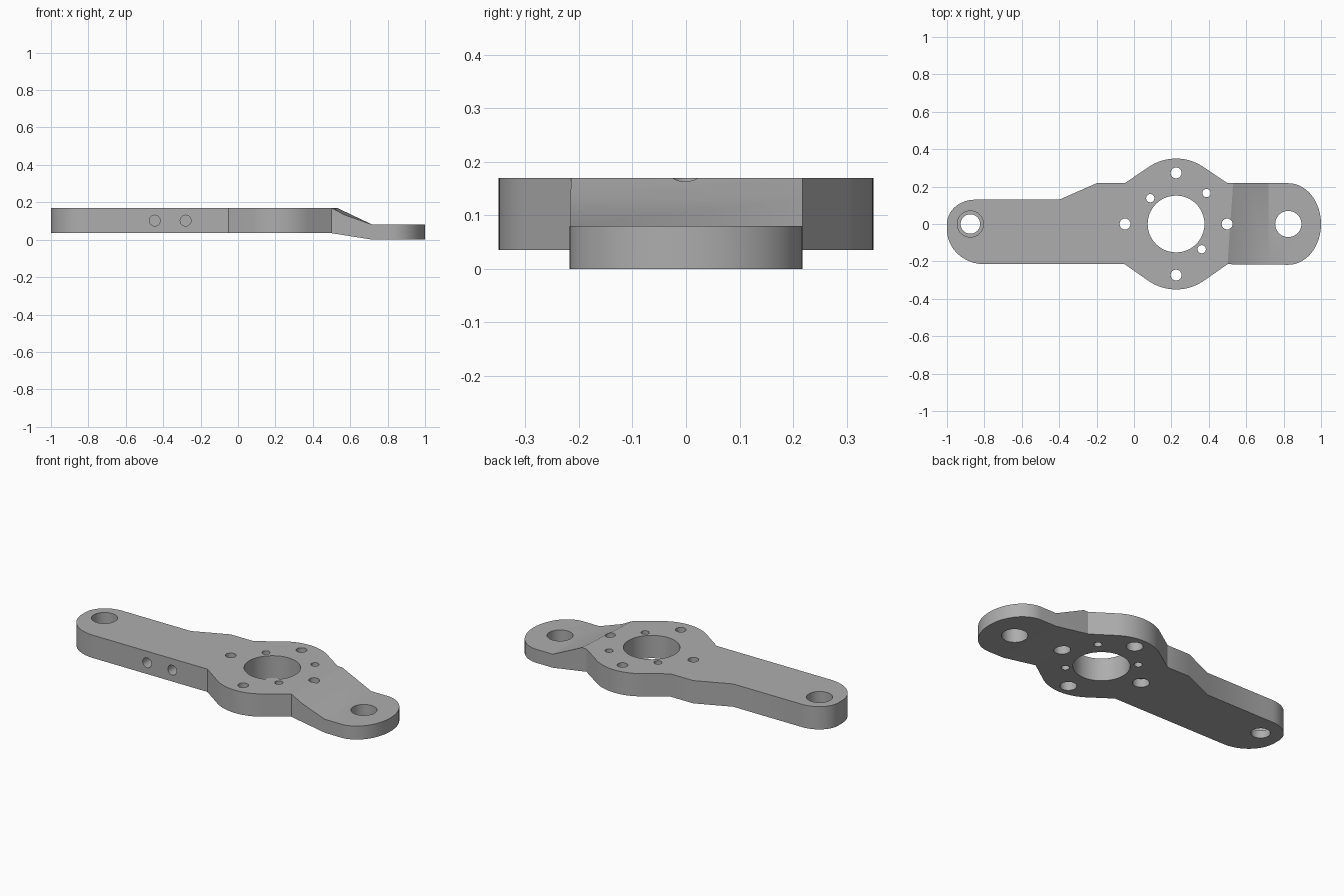
import bpy, bmesh, math
from mathutils import Matrix, Vector

old = bpy.data.objects.get("Cube")
if old:
    bpy.data.objects.remove(old, do_unlink=True)

grey = bpy.data.materials.new("machined grey")
grey.use_nodes = True
tone = (0.42, 0.42, 0.42, 1)
grey.diffuse_color = tone
grey.node_tree.nodes["Principled BSDF"].inputs["Base Color"].default_value = tone


def make_object(name, bm):
    bmesh.ops.recalc_face_normals(bm, faces=bm.faces)
    mesh = bpy.data.meshes.new(name)
    bm.to_mesh(mesh)
    bm.free()
    mesh.materials.append(grey)
    obj = bpy.data.objects.new(name, mesh)
    bpy.context.collection.objects.link(obj)
    return obj


def loft(name, rings):
    """Join matching rings of points and cap both ends."""
    bm = bmesh.new()
    loops = [[bm.verts.new(p) for p in ring] for ring in rings]
    n = len(loops[0])
    for a, b in zip(loops, loops[1:]):
        for i in range(n):
            j = (i + 1) % n
            bm.faces.new((a[i], a[j], b[j], b[i]))
    bm.faces.new(loops[0])
    bm.faces.new(loops[-1])
    bmesh.ops.triangulate(bm, faces=bm.faces)
    return make_object(name, bm)


def arc(cx, cy, rx, ry, start, end, steps=20):
    angles = [math.radians(start + (end - start) * i / steps) for i in range(steps + 1)]
    return [(cx + rx * math.cos(a), cy + ry * math.sin(a)) for a in angles]


def cylinder(name, start, end, radius, segments=40):
    start, end = Vector(start), Vector(end)
    axis = end - start
    turn = axis.to_track_quat("Z", "Y").to_matrix().to_4x4()
    bm = bmesh.new()
    bmesh.ops.create_cone(bm, cap_ends=True, segments=segments, radius1=radius,
                          radius2=radius, depth=axis.length,
                          matrix=Matrix.Translation((start + end) / 2) @ turn)
    return make_object(name, bm)


def combine(target, tool, operation):
    mod = target.modifiers.new("cut", "BOOLEAN")
    mod.operation, mod.solver, mod.object = operation, "EXACT", tool
    bpy.context.view_layer.objects.active = target
    bpy.ops.object.modifier_apply(modifier=mod.name)
    bpy.data.objects.remove(tool, do_unlink=True)


# Plan outline, counter-clockwise from the lower left end
HUB = 0.225
outline = [(-0.05, -0.215)]
outline += arc(HUB, -0.09, 0.26, 0.26, 235, 305)
outline += [(0.5, -0.215)]
outline += arc(0.825, 0, 0.175, 0.218, -90, 90, 32)
outline += [(0.5, 0.218)]
outline += arc(HUB, 0.09, 0.26, 0.26, 55, 125)
outline += [(-0.05, 0.218), (-0.2, 0.218), (-0.4, 0.13)]
outline += arc(-0.85, 0, 0.15, 0.13, 90, 180, 16)
outline += arc(-0.8, -0.03, 0.2, 0.185, 180, 270, 16)
plate = loft("bracket_plate", [[(x, y, z) for x, y in outline] for z in (-0.1, 0.3)])

# Stepped side profile, with its ramp slightly skewed across the width
def side_ring(y, crease, middle):
    side = [(-1.1, 0.035), (0.5, 0.035), (0.72, 0), (1.1, 0), (1.1, 0.08),
            (0.72, 0.08), middle, (crease, 0.17), (-1.1, 0.17)]
    return [(x, y, z) for x, z in side]


front_ramp = (0.5, (0.57, 0.133))
back_ramp = (0.53, (0.61, 0.132))
profile = loft("side_profile", [side_ring(-0.5, *front_ramp), side_ring(-0.215, *front_ramp),
                                side_ring(0.218, *back_ramp), side_ring(0.5, *back_ramp)])
combine(plate, profile, "INTERSECT")

# Vertical holes: x, y, radius, bottom, top
holes = [(HUB, 0, 0.152, -1, 1), (0.825, 0, 0.07, -1, 1),
         (-0.875, 0, 0.052, -1, 1), (-0.875, 0, 0.07, 0.08, 1)]
for x, y in ((HUB, 0.273), (HUB, -0.273), (HUB - 0.273, 0), (HUB + 0.273, 0)):
    holes += [(x, y, 0.029, -1, 1), (x, y, 0.045, -1, 0.085)]
for x, y in ((0.087, 0.138), (0.388, 0.165), (0.362, -0.135)):
    holes.append((x, y, 0.022, -1, 1))
for x, y, radius, low, high in holes:
    combine(plate, cylinder("hole_cutter", (x, y, low), (x, y, high), radius), "DIFFERENCE")

# Blind holes in the front edge
for x in (-0.445, -0.28):
    combine(plate, cylinder("side_cutter", (x, -0.4, 0.102), (x, -0.06, 0.102), 0.029), "DIFFERENCE")

# Tidy flat areas and smooth the round walls
bm = bmesh.new()
bm.from_mesh(plate.data)
bmesh.ops.dissolve_limit(bm, angle_limit=0.01, verts=bm.verts, edges=bm.edges)
bm.to_mesh(plate.data)
bm.free()
bpy.ops.object.select_all(action="DESELECT")
plate.select_set(True)
bpy.context.view_layer.objects.active = plate
bpy.ops.object.shade_smooth_by_angle(angle=math.radians(25))
